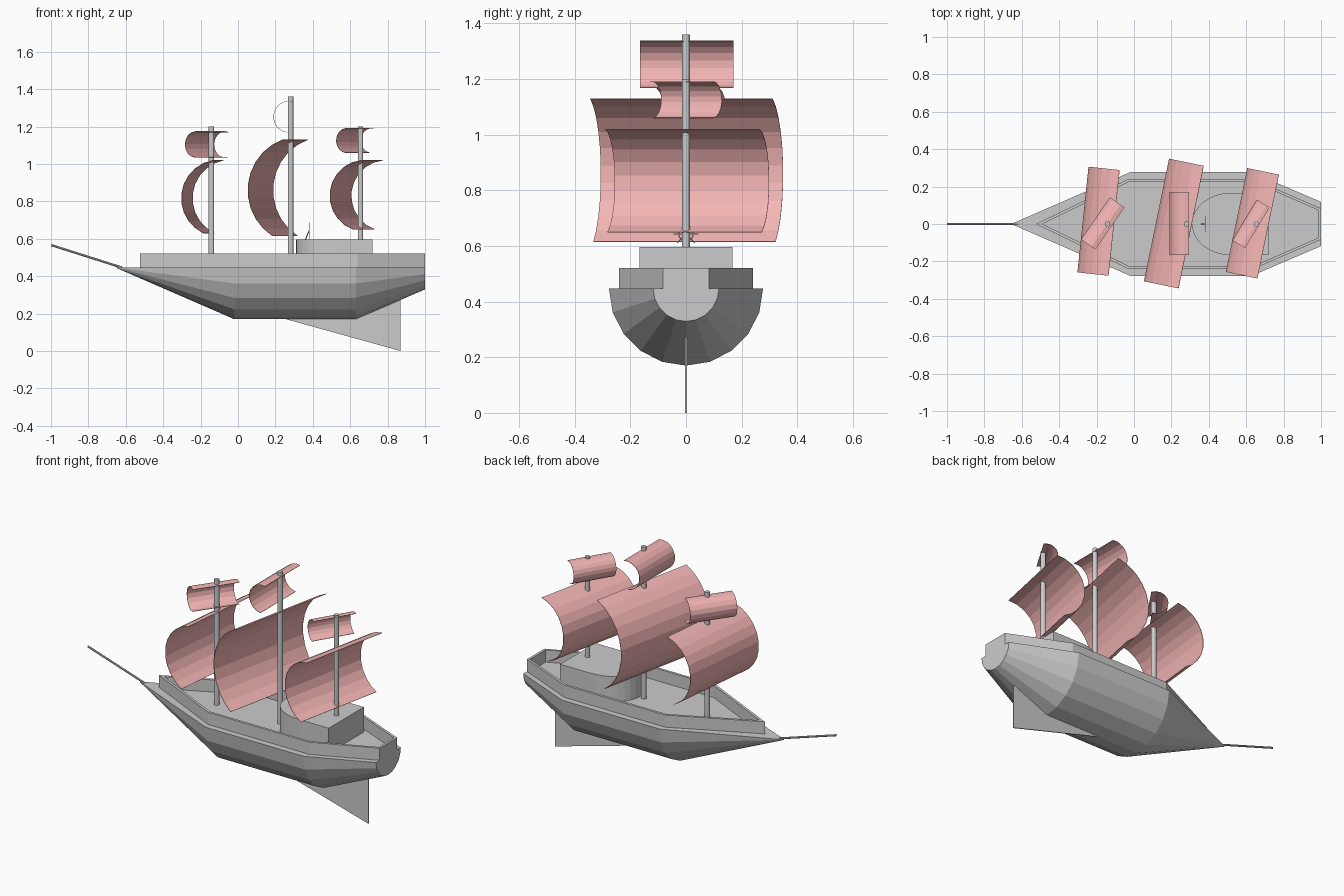
import bpy, bmesh
from math import sin, cos, pi, atan2, radians, hypot
from mathutils import Vector, Matrix

if "Cube" in bpy.data.objects:
    bpy.data.objects.remove(bpy.data.objects["Cube"])

pink = bpy.data.materials.new("sail_cloth")
pink.diffuse_color = (0.9, 0.46, 0.46, 1)
pink.use_nodes = True
pink.node_tree.nodes["Principled BSDF"].inputs["Base Color"].default_value = pink.diffuse_color


def make(name, verts, faces, mat=None, fix=True):
    mesh = bpy.data.meshes.new(name)
    mesh.from_pydata([tuple(v) for v in verts], [], faces)
    if fix:
        bm = bmesh.new()
        bm.from_mesh(mesh)
        bmesh.ops.remove_doubles(bm, verts=bm.verts, dist=1e-5)
        bmesh.ops.recalc_face_normals(bm, faces=bm.faces)
        bm.to_mesh(mesh)
        bm.free()
    ob = bpy.data.objects.new(name, mesh)
    bpy.context.collection.objects.link(ob)
    if mat:
        mesh.materials.append(mat)
    return ob


def prism(name, outline, z0, z1):
    n = len(outline)
    verts = [(x, y, z) for z in (z0, z1) for x, y in outline]
    faces = [tuple(range(n)), tuple(range(n, 2 * n))]
    faces += [(i, (i + 1) % n, n + (i + 1) % n, n + i) for i in range(n)]
    return make(name, verts, faces)


def rod(name, a, b, r, sides=12):
    a, b = Vector(a), Vector(b)
    mesh = bpy.data.meshes.new(name)
    bm = bmesh.new()
    m = Matrix.Translation((a + b) / 2) @ (b - a).to_track_quat('Z', 'Y').to_matrix().to_4x4()
    bmesh.ops.create_cone(bm, cap_ends=True, segments=sides, radius1=r, radius2=r,
                          depth=(b - a).length, matrix=m)
    bm.to_mesh(mesh)
    bm.free()
    ob = bpy.data.objects.new(name, mesh)
    bpy.context.collection.objects.link(ob)
    return ob


# Hull: half-round sections lofted from a pointed bow to a narrow stern
DECK, N = 0.447, 10
stations = [(-0.65, 0.003), (-0.02, 0.277), (0.63, 0.277), (1.0, 0.118)]
verts = [(x, -r * cos(pi * i / N), DECK - r * sin(pi * i / N))
         for x, r in stations for i in range(N + 1)]
w, rows = N + 1, len(stations)
faces = [(s * w + i, s * w + i + 1, (s + 1) * w + i + 1, (s + 1) * w + i)
         for s in range(rows - 1) for i in range(N)]
faces += [(s * w, (s + 1) * w, (s + 1) * w + N, s * w + N) for s in range(rows - 1)]
faces += [tuple(range(w)), tuple(range((rows - 1) * w, rows * w))]
make("hull", verts, faces)


# Bulwark: thin wall around the deck
def mirrored(half):
    return half + [(x, -y) for x, y in reversed(half) if y > 0]


outer = mirrored([(-0.525, 0), (-0.03, 0.24), (0.64, 0.24), (1.0, 0.083)])
inner = mirrored([(-0.49, 0), (-0.027, 0.225), (0.637, 0.225), (0.985, 0.074)])
n = len(outer)
verts = [(x, y, z) for z in (DECK - 0.002, 0.52) for ring in (outer, inner) for x, y in ring]
faces = []
for i in range(n):
    j = (i + 1) % n
    faces += [(i, j, 2 * n + j, 2 * n + i), (n + i, n + j, 3 * n + j, 3 * n + i),
              (2 * n + i, 2 * n + j, 3 * n + j, 3 * n + i), (i, j, n + j, n + i)]
make("bulwark", verts, faces)

# Cabin with a rounded front
front = [(0.52 - 0.21 * sin(pi * i / 16), 0.167 * cos(pi * i / 16)) for i in range(17)]
prism("cabin", [(0.72, 0.167)] + front + [(0.72, -0.167)], DECK - 0.002, 0.597)

# Keel fin: thin triangular plate
tri = [(0.22, 0.18), (0.87, 0.0), (0.87, 0.278)]
make("keel_fin", [(x, y, z) for y in (-0.003, 0.003) for x, z in tri],
     [(0, 1, 2), (3, 4, 5), (0, 1, 4, 3), (1, 2, 5, 4), (2, 0, 3, 5)])

# Bowsprit and masts
rod("bowsprit", (-0.998, 0, 0.566), (-0.62, 0, 0.446), 0.006, 8)
for name, x, top in (("fore_mast", -0.142, 1.2), ("main_mast", 0.281, 1.36),
                     ("aft_mast", 0.655, 1.2)):
    rod(name, (x, 0, DECK - 0.01), (x, 0, top), 0.0145)

# Steering wheel on the cabin roof: post, ring and spokes
hub = Vector((0.38, 0, 0.643))
rod("wheel_post", (0.36, 0, 0.595), hub, 0.003, 6)
for k in range(4):
    d = Vector((0, cos(k * pi / 4), sin(k * pi / 4))) * 0.045
    rod(f"wheel_spoke_{k}", hub - d, hub + d, 0.0018, 6)
bpy.ops.mesh.primitive_torus_add(major_segments=16, minor_segments=6, major_radius=0.026,
                                 minor_radius=0.002, location=hub, rotation=(0, pi / 2, 0))
bpy.context.object.name = "wheel_ring"


# Sails: circular-arc sheets bulging forward; depth at head and foot sets the arc
def sail(name, cx, cy, yaw, width, head, foot, z0, z1, seg=10):
    def radius(depth, z, zc):
        return (depth ** 2 + (z - zc) ** 2) / (2 * depth)
    lo, hi = z0, z1
    for _ in range(40):
        zc = (lo + hi) / 2
        if radius(head, z1, zc) > radius(foot, z0, zc):
            lo = zc
        else:
            hi = zc
    r = radius(head, z1, zc)
    a0, a1 = atan2(z0 - zc, r - foot), atan2(z1 - zc, r - head)
    rot = Matrix.Rotation(radians(-yaw), 4, 'Z')
    verts = []
    for i in range(seg + 1):
        a = a0 + (a1 - a0) * i / seg
        for y in (-width / 2, width / 2):
            p = rot @ Vector((r - r * cos(a) - head / 2, y, zc + r * sin(a)))
            verts.append(p + Vector((cx, cy, 0)))
    faces = [(2 * i, 2 * i + 2, 2 * i + 3, 2 * i + 1) for i in range(seg)]
    ob = make(name, verts, faces, pink, fix=False)
    mod = ob.modifiers.new("thickness", 'SOLIDIFY')
    mod.thickness = 0.002
    mod.offset = 0


sail("fore_sail", -0.19, 0.015, 6, 0.568, 0.168, 0.118, 0.63, 1.02)
sail("main_sail", 0.2125, 0.0025, 11.6, 0.669, 0.19, 0.135, 0.615, 1.13)
sail("aft_sail", 0.6325, 0.004, 11.7, 0.567, 0.173, 0.128, 0.65, 1.02)
sail("fore_topsail", -0.167, 0.003, 34.6, 0.273, 0.094, 0.09, 1.037, 1.17)
sail("main_topsail", 0.2425, 0.002, 0, 0.336, 0.105, 0.075, 1.168, 1.335)
sail("aft_topsail", 0.625, 0.0, 31, 0.254, 0.08, 0.055, 1.06, 1.19)
